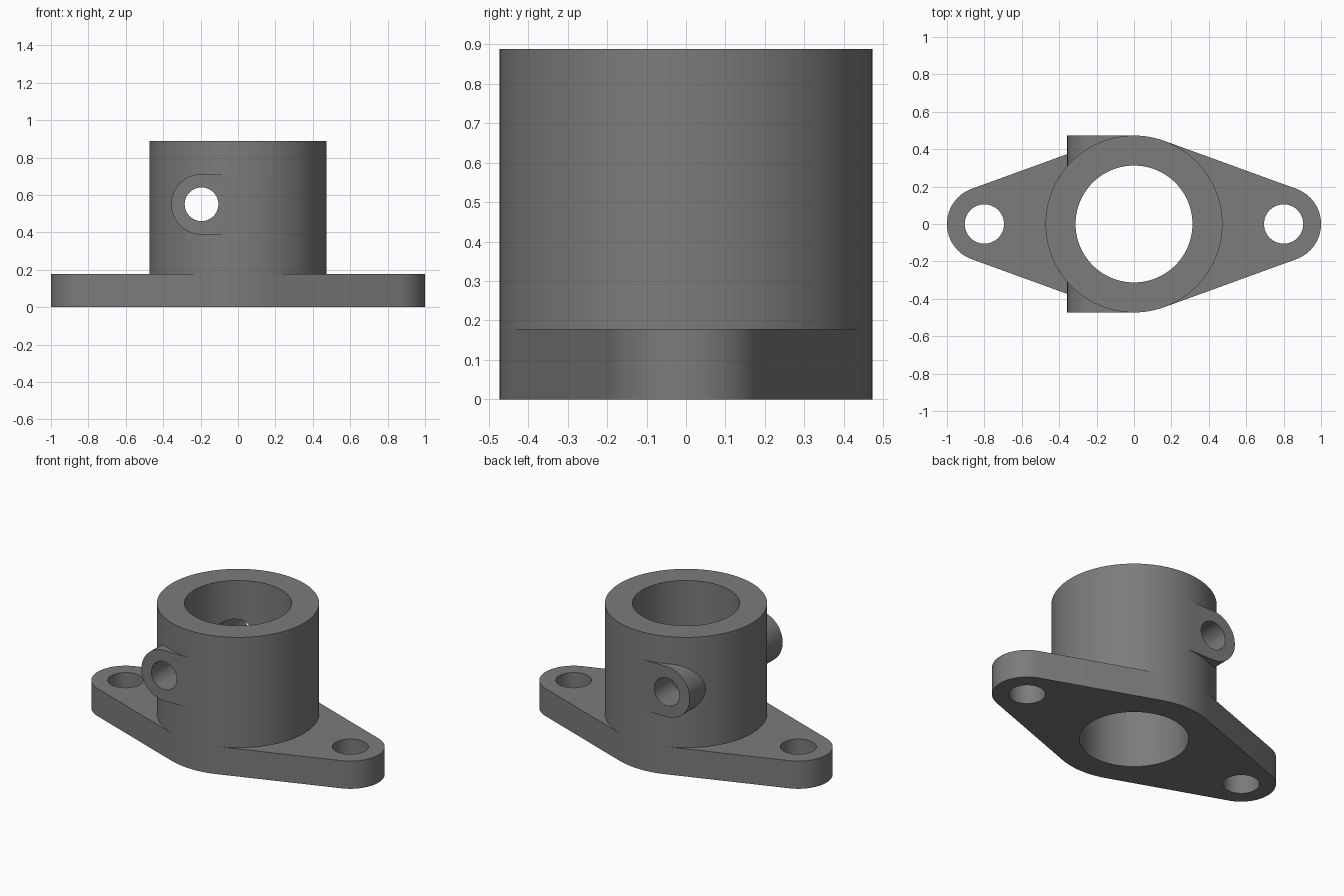
import bpy, bmesh, math

if "Cube" in bpy.data.objects:
    bpy.data.objects.remove(bpy.data.objects["Cube"])

R, BORE, HEIGHT = 0.473, 0.3125, 0.888      # barrel
EAR_X, EAR_R, EAR_HOLE, THICK = 0.8, 0.2, 0.105, 0.178   # flange
BOSS_X, BOSS_Z, BOSS_R, BOSS_HOLE = -0.195, 0.55, 0.162, 0.09


def arc(cx, cy, r, a0, a1, n):
    return [(cx + r * math.cos(a0 + (a1 - a0) * i / n),
             cy + r * math.sin(a0 + (a1 - a0) * i / n)) for i in range(n + 1)]


def circle(cx, cy, r, n=96):
    return arc(cx, cy, r, 0, 2 * math.pi, n)[:-1]


def prism(name, pts, lo, hi, along_y=False):
    """Extrude a closed outline along z, or an x/z outline along y."""
    bm = bmesh.new()
    face = bm.faces.new([bm.verts.new((round(x, 6), round(y, 6), lo)) for x, y in pts])
    ext = bmesh.ops.extrude_face_region(bm, geom=[face])
    for v in ext["geom"]:
        if isinstance(v, bmesh.types.BMVert):
            v.co.z = hi
    if along_y:
        for v in bm.verts:
            v.co = (v.co.x, -v.co.z, v.co.y)
    bmesh.ops.recalc_face_normals(bm, faces=bm.faces)
    mesh = bpy.data.meshes.new(name)
    bm.to_mesh(mesh)
    bm.free()
    obj = bpy.data.objects.new(name, mesh)
    bpy.context.collection.objects.link(obj)
    return obj


def combine(target, tool, operation):
    mod = target.modifiers.new(tool.name, 'BOOLEAN')
    mod.object, mod.operation, mod.solver = tool, operation, 'EXACT'
    bpy.context.view_layer.objects.active = target
    bpy.ops.object.modifier_apply(modifier=mod.name)
    bpy.data.objects.remove(tool)


# Barrel, with vertices on the flange tangent points
t = math.acos((R - EAR_R) / EAR_X)
tx, ty = R * math.cos(t), R * math.sin(t)
pi = math.pi
barrel = (arc(0, 0, R, -t, t, 56)[:-1] + arc(0, 0, R, t, pi - t, 16)[:-1]
          + arc(0, 0, R, pi - t, pi + t, 56)[:-1] + arc(0, 0, R, pi + t, 2 * pi - t, 16)[:-1])
body = prism("flanged_bearing_housing", barrel, 0, HEIGHT)

# Flange with rounded ears, sides tangent to the barrel
outline = ([(tx, -ty)] + arc(EAR_X, 0, EAR_R, -t, t, 32) + [(tx, ty), (-tx, ty)]
           + arc(-EAR_X, 0, EAR_R, pi - t, pi + t, 32) + [(-tx, -ty)])
combine(body, prism("flange", outline, 0, THICK), 'UNION')

# Side bosses, rounded on the left and blending into the barrel
boss = (arc(BOSS_X, BOSS_Z, BOSS_R, pi / 2, 1.5 * pi, 48)
        + [(0, BOSS_Z - BOSS_R), (0, BOSS_Z + BOSS_R)])
combine(body, prism("side_boss", boss, -R, R, True), 'UNION')

# Main bore, ear holes and cross hole
combine(body, prism("bore", circle(0, 0, BORE), -0.1, 1), 'DIFFERENCE')
for s in (-1, 1):
    combine(body, prism("ear_hole", circle(s * EAR_X, 0, EAR_HOLE, 64), -0.1, 0.4), 'DIFFERENCE')
combine(body, prism("cross_hole", circle(BOSS_X, BOSS_Z, BOSS_HOLE, 64), -1, 1, True), 'DIFFERENCE')

# Dark grey finish
mat = bpy.data.materials.new("dark_grey")
mat.diffuse_color = (0.2, 0.2, 0.2, 1)
mat.use_nodes = True
mat.node_tree.nodes["Principled BSDF"].inputs["Base Color"].default_value = mat.diffuse_color
body.data.materials.clear()
body.data.materials.append(mat)
for p in body.data.polygons:
    p.material_index = 0

body.select_set(True)
bpy.context.view_layer.objects.active = body
bpy.ops.object.shade_smooth_by_angle(angle=math.radians(20))
